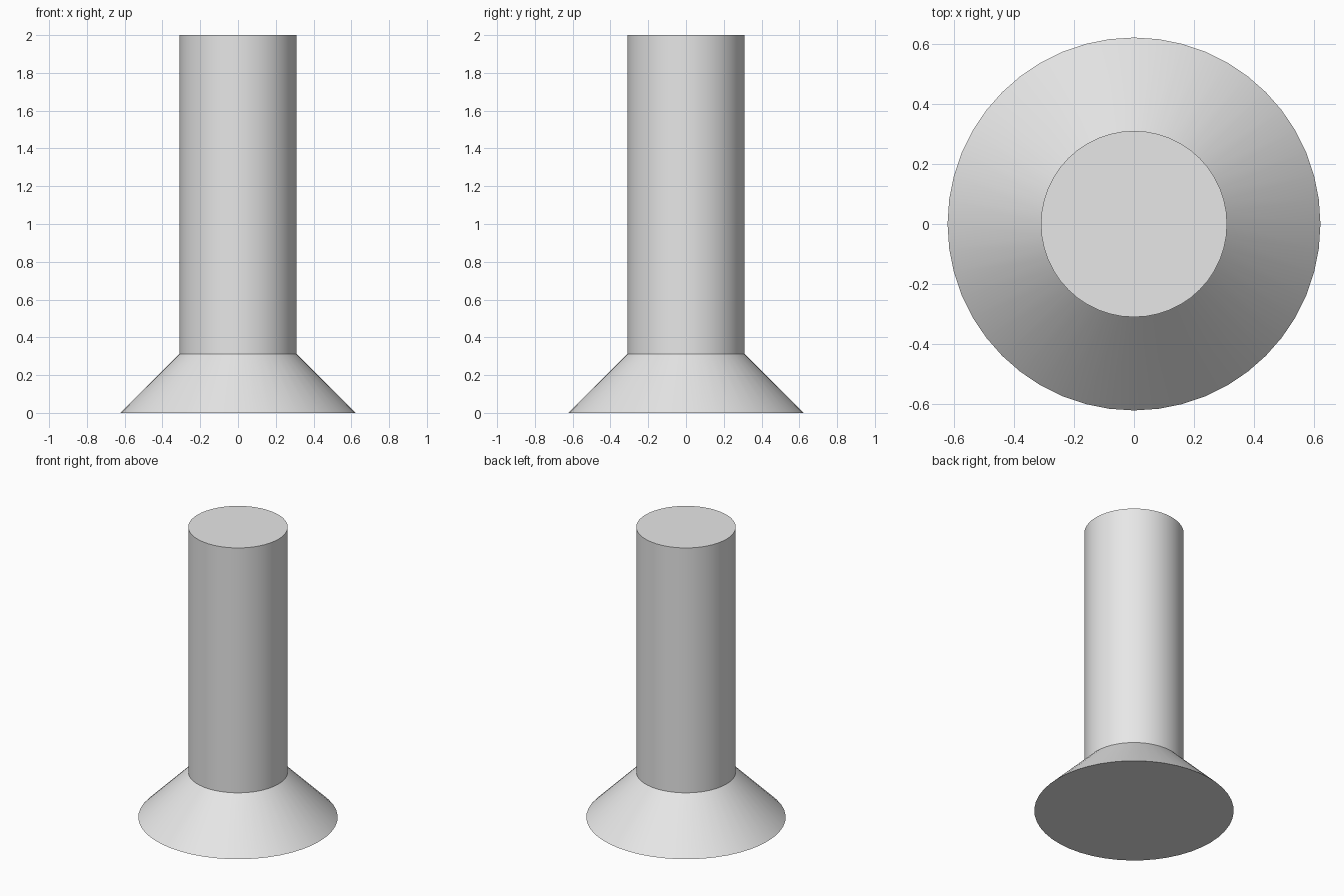
import bpy
import bmesh
from math import cos, sin, tau, radians

cube = bpy.data.objects.get("Cube")
if cube:
    bpy.data.objects.remove(cube, do_unlink=True)

SIDES = 48
HEAD_RADIUS = 0.623
SHANK_RADIUS = 0.311
HEAD_HEIGHT = 0.312
TOTAL_HEIGHT = 2.0

# Plain grey material
grey = bpy.data.materials.new("light grey")
grey.use_nodes = True
colour = (0.8, 0.8, 0.8, 1)
grey.diffuse_color = colour
grey.node_tree.nodes["Principled BSDF"].inputs["Base Color"].default_value = colour


def ring(bm, radius, z):
    return [bm.verts.new((radius * cos(tau * i / SIDES), radius * sin(tau * i / SIDES), z))
            for i in range(SIDES)]


def lathe(name, profile):
    """Closed solid of revolution from (radius, height) points, bottom to top."""
    bm = bmesh.new()
    rings = [ring(bm, r, z) for r, z in profile]
    for low, high in zip(rings, rings[1:]):
        for i in range(SIDES):
            j = (i + 1) % SIDES
            bm.faces.new((low[i], low[j], high[j], high[i]))
    bm.faces.new(rings[0][::-1])
    bm.faces.new(rings[-1])
    mesh = bpy.data.meshes.new(name)
    bm.to_mesh(mesh)
    bm.free()
    mesh.materials.append(grey)
    obj = bpy.data.objects.new(name, mesh)
    bpy.context.collection.objects.link(obj)
    bpy.ops.object.select_all(action="DESELECT")
    obj.select_set(True)
    bpy.context.view_layer.objects.active = obj
    bpy.ops.object.shade_smooth_by_angle(angle=radians(30))
    return obj


# Conical head below, straight round shank above, in one solid
lathe("countersunk_pin", [(HEAD_RADIUS, 0),
                          (SHANK_RADIUS, HEAD_HEIGHT),
                          (SHANK_RADIUS, TOTAL_HEIGHT)])
